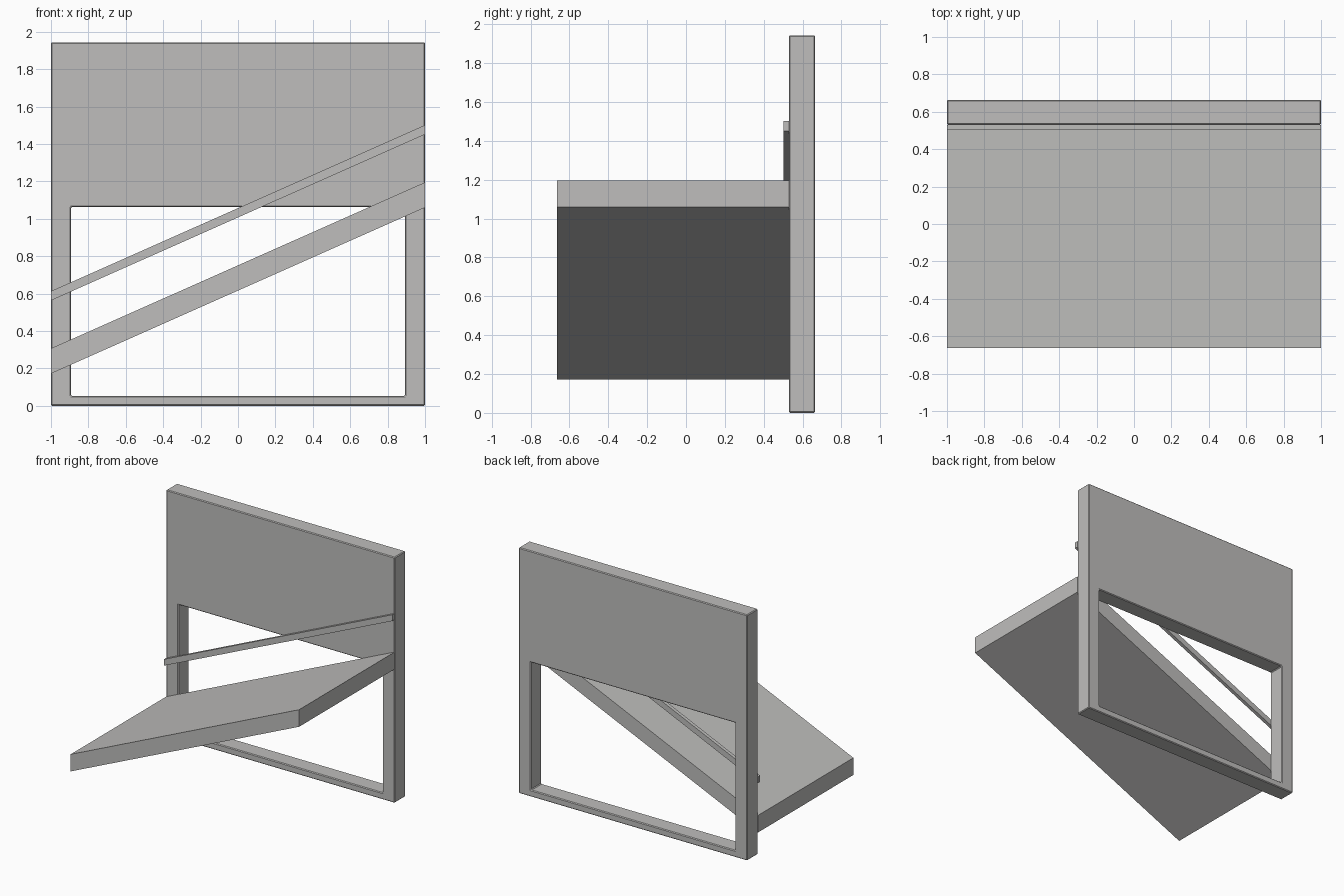
import bpy
import bmesh

cube = bpy.data.objects.get("Cube")
if cube:
    bpy.data.objects.remove(cube, do_unlink=True)

# Single warm grey for every part
grey = bpy.data.materials.new("warm_grey")
grey.use_nodes = True
colour = (0.52, 0.515, 0.505, 1)
grey.diffuse_color = colour
grey.node_tree.nodes["Principled BSDF"].inputs["Base Color"].default_value = colour

FRONT, BACK = 0.53, 0.664


def extrude_faces(name, polygons, y_front, y_back):
    """Solid made from (x, z) polygons swept from y_front to y_back."""
    bm = bmesh.new()
    for polygon in polygons:
        bm.faces.new([bm.verts.new((x, y_front, z)) for x, z in polygon])
    bmesh.ops.remove_doubles(bm, verts=bm.verts, dist=0.0001)
    result = bmesh.ops.extrude_face_region(
        bm, geom=bm.faces[:], use_keep_orig=True)
    moved = [g for g in result["geom"] if isinstance(g, bmesh.types.BMVert)]
    bmesh.ops.translate(bm, verts=moved, vec=(0, y_back - y_front, 0))
    bmesh.ops.recalc_face_normals(bm, faces=bm.faces)
    mesh = bpy.data.meshes.new(name)
    bm.to_mesh(mesh)
    bm.free()
    mesh.materials.append(grey)
    obj = bpy.data.objects.new(name, mesh)
    bpy.context.collection.objects.link(obj)
    return obj


def sloped_bar(name, low, height, y_front, y_back):
    """Full-width bar with upright ends, rising towards +x."""
    rise = 0.888
    profile = [(-1, low), (1, low + rise),
               (1, low + rise + height), (-1, low + height)]
    return extrude_faces(name, [profile], y_front, y_back)


# Upright panel with one rectangular opening, edges slightly eased
xs = (-1, -0.893, 0.893, 1)
zs = (0, 0.053, 1.062, 1.943)
cells = [[(xs[i], zs[j]), (xs[i + 1], zs[j]),
          (xs[i + 1], zs[j + 1]), (xs[i], zs[j + 1])]
         for i in range(3) for j in range(3) if (i, j) != (1, 1)]
panel = extrude_faces("back_panel", cells, FRONT, BACK)
bevel = panel.modifiers.new("eased_edges", "BEVEL")
bevel.width = 0.006
bevel.segments = 1
bevel.limit_method = "ANGLE"

# Tilted shelf board and the thin rail above it
sloped_bar("sloping_shelf", 0.172, 0.135, -0.664, FRONT)
sloped_bar("sloping_rail", 0.563, 0.05, 0.502, FRONT)
